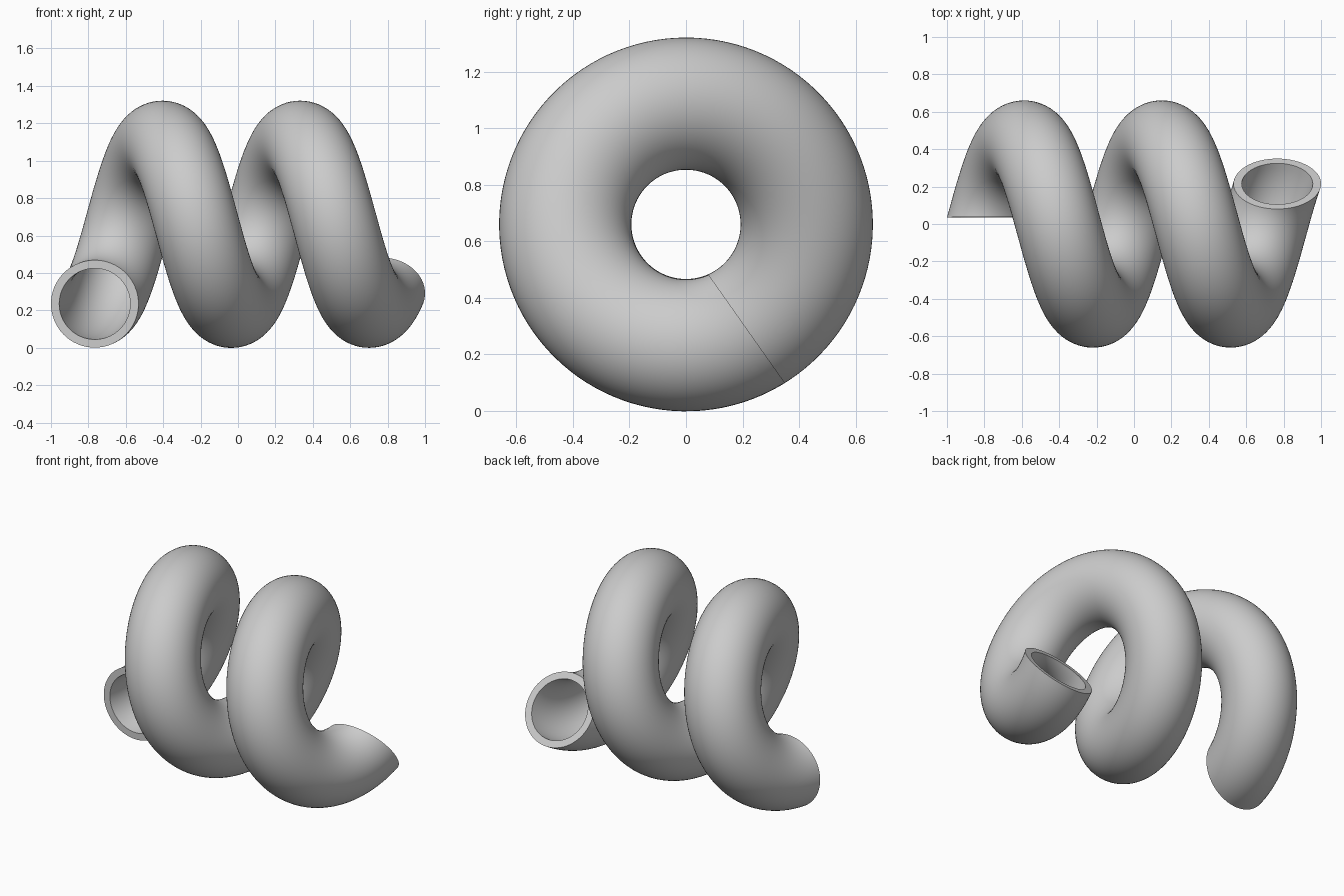
import bpy, bmesh
from math import radians, sin, cos, tau

if "Cube" in bpy.data.objects:
    bpy.data.objects.remove(bpy.data.objects["Cube"])

AXIS_Z, COIL_R = 0.66, 0.427      # coil axis height and centreline radius
OUTER, INNER = 0.234, 0.19        # pipe wall radii
X_END = 0.766                     # centre of both open ends
A0, A1 = radians(4.8), radians(750.2)   # coil angle measured from the bottom
SKEW = radians(5)                 # slight tilt of the end cuts
STEPS, SIDES = 240, 64


def ring(bm, t, r):
    """Circle lying in the plane that contains the coil axis direction."""
    a = A0 + (A1 - A0) * t
    d = a + SKEW * (2 * t - 1)
    cx = -X_END + 2 * X_END * t
    cy, cz = COIL_R * sin(a), AXIS_Z - COIL_R * cos(a)
    verts = []
    for i in range(SIDES):
        u, v = r * cos(tau * i / SIDES), r * sin(tau * i / SIDES)
        verts.append(bm.verts.new((cx + u, cy + v * sin(d), cz - v * cos(d))))
    return verts


def bridge(bm, a, b):
    for i in range(SIDES):
        j = (i + 1) % SIDES
        bm.faces.new((a[i], a[j], b[j], b[i]))


# Hollow pipe: outer wall, inner wall, and flat rims at both ends
bm = bmesh.new()
walls = [[ring(bm, k / STEPS, r) for k in range(STEPS + 1)] for r in (OUTER, INNER)]
for wall in walls:
    for a, b in zip(wall, wall[1:]):
        bridge(bm, a, b)
for end in (0, -1):
    bridge(bm, walls[0][end], walls[1][end])
bmesh.ops.recalc_face_normals(bm, faces=bm.faces)

mesh = bpy.data.meshes.new("coiled_pipe")
bm.to_mesh(mesh)
bm.free()
pipe = bpy.data.objects.new("coiled_pipe", mesh)
bpy.context.collection.objects.link(pipe)
bpy.context.view_layer.objects.active = pipe
pipe.select_set(True)
bpy.ops.object.shade_smooth_by_angle(angle=radians(35))
